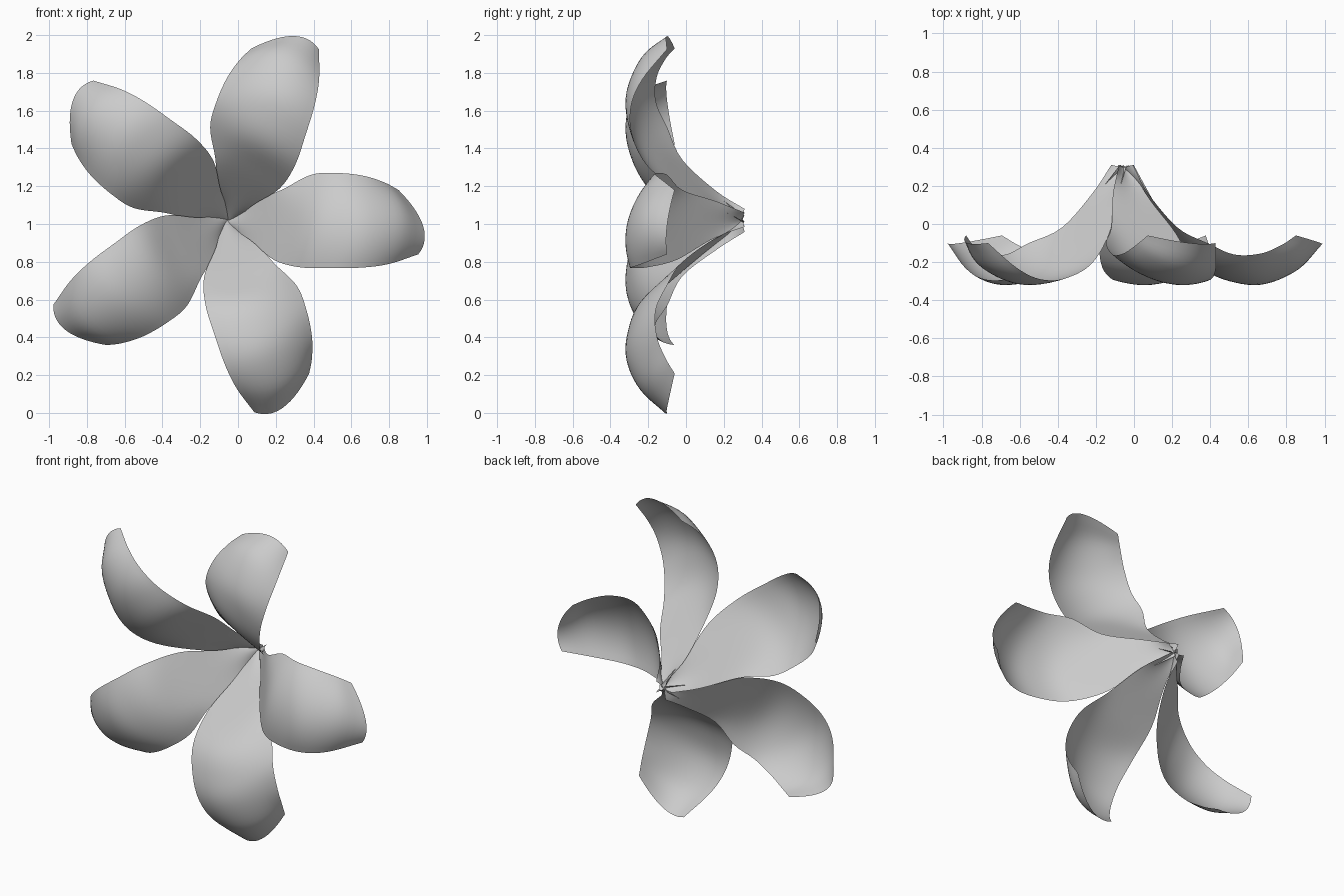
import bpy
import bmesh
from math import sin, cos, tau
from mathutils import Vector

if "Cube" in bpy.data.objects:
    bpy.data.objects.remove(bpy.data.objects["Cube"])

PETALS = 5
AXIS = Vector((-0.055, 0, 1.02))   # flower axis runs along y
STEPS, COLUMNS = 5, 14

# Three guide curves for one petal: (outward, depth, sideways)
leading_edge = [(0.0, 0.31, -0.03), (0.12, 0.13, -0.105), (0.245, -0.05, -0.21), (0.39, -0.21, -0.25),
                (0.56, -0.285, -0.253), (0.72, -0.29, -0.25), (0.86, -0.23, -0.23), (1.01, -0.1, -0.18)]
midrib = [(0.0, 0.3, 0), (0.14, 0.12, 0), (0.31, -0.09, 0), (0.45, -0.235, 0.01),
          (0.6, -0.295, 0.01), (0.75, -0.3, 0), (0.92, -0.225, 0), (1.035, -0.1, -0.03)]
tucked_edge = [(0.05, 0.31, 0.04), (0.13, 0.16, 0.1), (0.285, -0.02, 0.16), (0.44, -0.1, 0.24),
               (0.58, -0.16, 0.25), (0.72, -0.155, 0.235), (0.83, -0.11, 0.2), (0.905, -0.06, 0.16)]


def smooth_curve(points):
    """Catmull-Rom curve through the points."""
    p = [Vector(q) for q in points]
    p = [2 * p[0] - p[1]] + p + [2 * p[-1] - p[-2]]
    result = []
    for i in range(1, len(p) - 2):
        a, b, c, d = p[i - 1:i + 3]
        for s in range(STEPS):
            t = s / STEPS
            result.append(b + (c - a) * t / 2 + (2 * a - 5 * b + 4 * c - d) * t * t / 2
                          + (3 * b - a - 3 * c + d) * t ** 3 / 2)
    return result + [p[-2]]


def make_petal(name, angle, material):
    """Arched sheet lofted across the guide curves, turned about the axis."""
    bm = bmesh.new()
    rows = []
    for low, mid, high in zip(*map(smooth_curve, (leading_edge, midrib, tucked_edge))):
        row = []
        for j in range(COLUMNS + 1):
            v = 2 * j / COLUMNS - 1
            q = low * v * (v - 1) / 2 + mid * (1 - v * v) + high * v * (v + 1) / 2
            turned = Vector((q.x * cos(angle) - q.z * sin(angle), q.y,
                             q.x * sin(angle) + q.z * cos(angle)))
            row.append(bm.verts.new(AXIS + turned))
        rows.append(row)
    for a, b in zip(rows, rows[1:]):
        for j in range(COLUMNS):
            face = bm.faces.new((a[j], b[j], b[j + 1], a[j + 1]))
            face.smooth = True
    mesh = bpy.data.meshes.new(name)
    bm.to_mesh(mesh)
    bm.free()
    mesh.materials.append(material)
    petal = bpy.data.objects.new(name, mesh)
    bpy.context.collection.objects.link(petal)


# Petal colour
grey = bpy.data.materials.new("pale_grey")
grey.use_nodes = True
colour = (0.6, 0.6, 0.6, 1)
grey.diffuse_color = colour
grey.node_tree.nodes["Principled BSDF"].inputs["Base Color"].default_value = colour

# Ring of petals
for k in range(PETALS):
    make_petal(f"petal_{k + 1}", tau * k / PETALS, grey)
